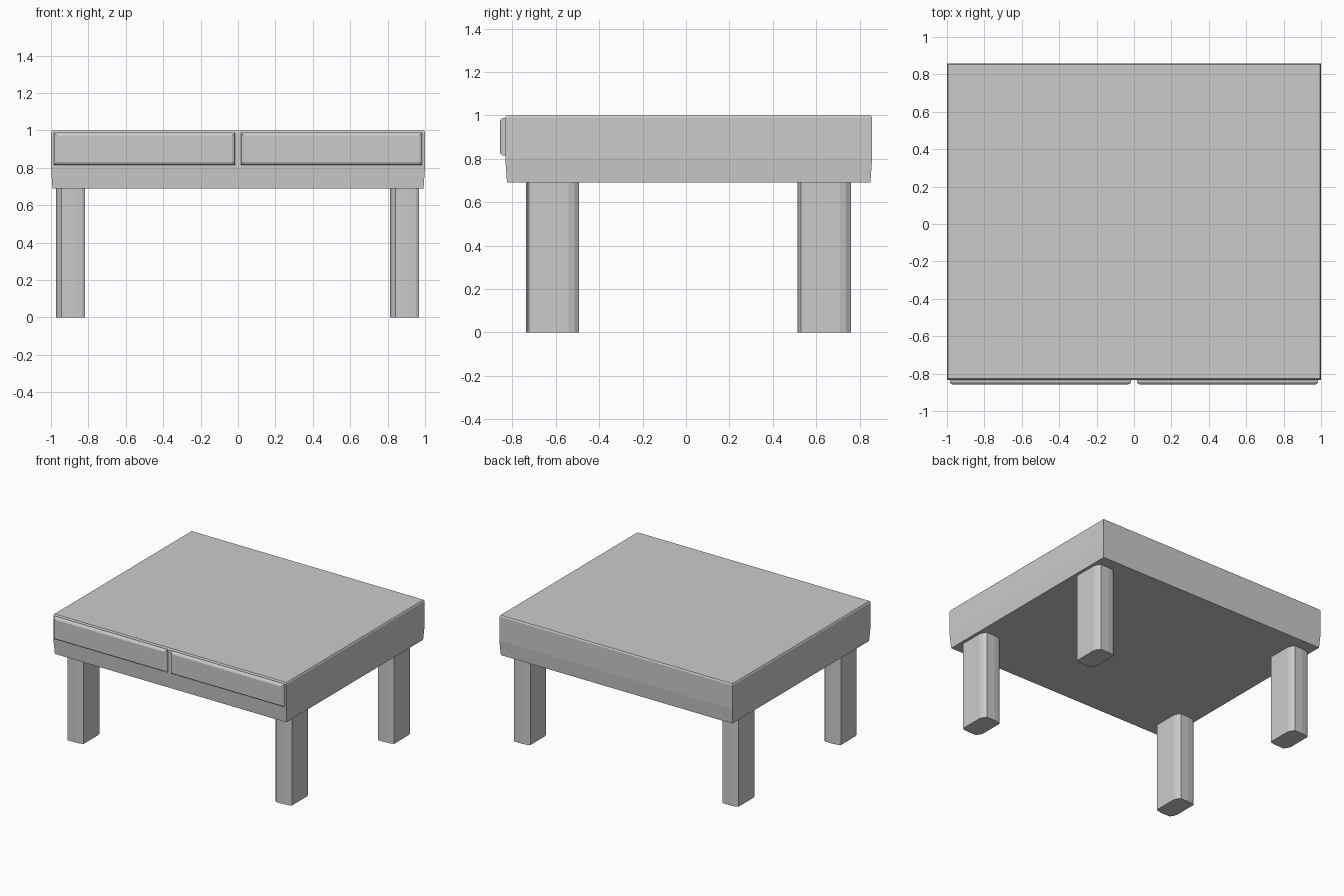
import bpy, bmesh

if "Cube" in bpy.data.objects:
    bpy.data.objects.remove(bpy.data.objects["Cube"])


def loft(name, rings):
    """Closed solid skinned through a stack of matching rings of points."""
    bm = bmesh.new()
    loops = [[bm.verts.new(p) for p in ring] for ring in rings]
    n = len(loops[0])
    for a, b in zip(loops, loops[1:]):
        for i in range(n):
            j = (i + 1) % n
            bm.faces.new((a[i], a[j], b[j], b[i]))
    bm.faces.new(loops[0][::-1])
    bm.faces.new(loops[-1])
    bmesh.ops.recalc_face_normals(bm, faces=bm.faces[:])
    mesh = bpy.data.meshes.new(name)
    bm.to_mesh(mesh)
    bm.free()
    ob = bpy.data.objects.new(name, mesh)
    bpy.context.collection.objects.link(ob)
    return ob


def rect(u0, u1, v0, v1, inset=0.0):
    return [(u0 + inset, v0 + inset), (u1 - inset, v0 + inset),
            (u1 - inset, v1 - inset), (u0 + inset, v1 - inset)]


# Table body: tapered underside, thin chamfer round the top
loft("table_body", [[(x, y, z) for x, y in rect(-1, 1, -0.833, 0.858, inset)]
                    for z, inset in ((0.69, 0.008), (0.805, 0.0), (0.99, 0.0), (1.0, 0.006))])

# Two drawer fronts with stepped, chamfered rims
for side, x0, x1 in (("left", -0.985, -0.016), ("right", 0.016, 0.985)):
    loft(side + "_drawer_front",
         [[(x, y, z) for x, z in rect(x0, x1, 0.815, 0.988, inset)]
          for y, inset in ((-0.825, 0.0), (-0.845, 0.0), (-0.853, 0.005), (-0.858, 0.015))])

# Legs: an irregular rounded section, symmetric under a half turn
half = [(0.017, -0.1225), (0.060, -0.117), (0.0775, -0.108),
        (0.0775, 0.0725), (0.068, 0.100), (0.050, 0.1225)]
section = half + [(-x, -y) for x, y in half]
for side, cx in (("left", -0.895), ("right", 0.891)):
    for end, cy in (("front", -0.615), ("back", 0.637)):
        leg = loft(end + "_" + side + "_leg",
                   [[(x, y, z) for x, y in section] for z in (0.0, 0.69)])
        leg.location = (cx, cy, 0)
